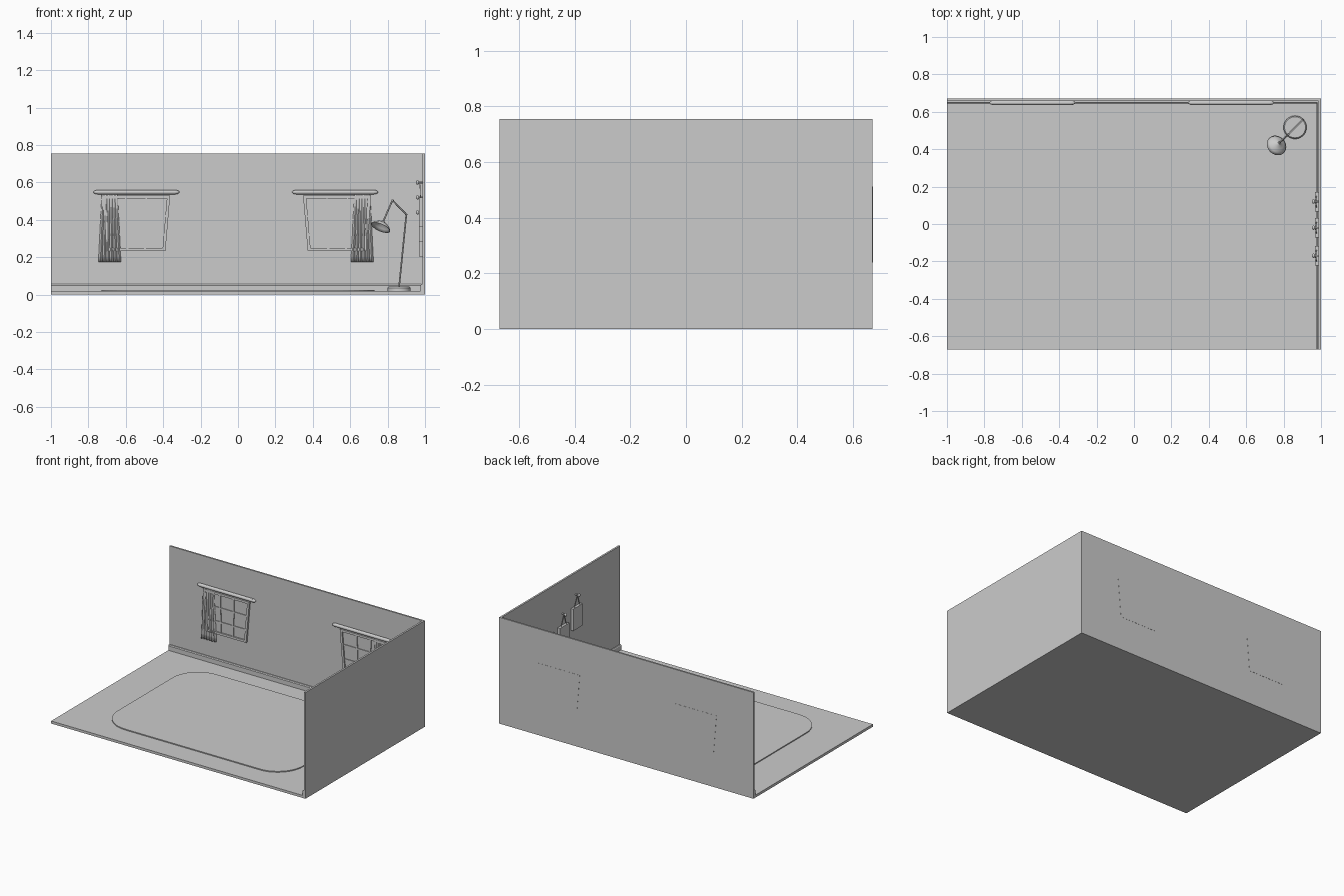
import bpy, bmesh, math
from mathutils import Vector, Matrix

if "Cube" in bpy.data.objects:
    bpy.data.objects.remove(bpy.data.objects["Cube"])


def finish(name, bm, smooth=False):
    bmesh.ops.recalc_face_normals(bm, faces=bm.faces)
    me = bpy.data.meshes.new(name)
    bm.to_mesh(me)
    bm.free()
    ob = bpy.data.objects.new(name, me)
    bpy.context.collection.objects.link(ob)
    if smooth:
        bpy.context.view_layer.objects.active = ob
        ob.select_set(True)
        bpy.ops.object.shade_smooth_by_angle(angle=math.radians(35))
        ob.select_set(False)
    return ob


def prism(bm, pts, offset):
    """Closed prism: polygon swept along offset."""
    off = Vector(offset)
    a = [bm.verts.new(p) for p in pts]
    b = [bm.verts.new(Vector(p) + off) for p in pts]
    bm.faces.new(a)
    bm.faces.new(b[::-1])
    for i in range(len(a)):
        j = (i + 1) % len(a)
        bm.faces.new((a[i], b[i], b[j], a[j]))


def box(name, lo, hi):
    bm = bmesh.new()
    x0, y0, z0 = lo
    x1, y1, z1 = hi
    prism(bm, [(x0, y0, z0), (x1, y0, z0), (x1, y1, z0), (x0, y1, z0)], (0, 0, z1 - z0))
    return finish(name, bm)


def rod(bm, p, q, r0, r1=None, seg=12):
    p, q = Vector(p), Vector(q)
    d = q - p
    m = Matrix.Translation((p + q) / 2) @ d.to_track_quat('Z', 'Y').to_matrix().to_4x4()
    bmesh.ops.create_cone(bm, cap_ends=True, segments=seg, radius1=r0,
                          radius2=r0 if r1 is None else r1, depth=d.length, matrix=m)


def ball(bm, c, r, scale=(1, 1, 1), u=16):
    m = Matrix.Translation(c) @ Matrix.Diagonal((*scale, 1))
    bmesh.ops.create_uvsphere(bm, u_segments=u, v_segments=u // 2, radius=r, matrix=m)


# Room shell
box("floor", (-1, -.67, 0), (1, .67, .018))
box("back_wall", (-1, .658, .018), (1, .67, .755))
box("right_wall", (.987, -.67, .018), (1, .658, .755))

# Skirting boards with a chamfered top
bm = bmesh.new()
prism(bm, [(-1, .658, .018), (-1, .645, .018), (-1, .645, .05), (-1, .65, .056), (-1, .658, .056)], (1.987, 0, 0))
finish("back_skirting", bm)
bm = bmesh.new()
prism(bm, [(.987, -.67, .018), (.977, -.67, .018), (.977, -.67, .05), (.981, -.67, .056), (.987, -.67, .056)], (0, 1.328, 0))
finish("right_skirting", bm)

# Rug with rounded corners
bm = bmesh.new()
R, HX, HY, N = .2, .73, .51, 10
outline = []
for k, (sx, sy) in enumerate([(1, 1), (-1, 1), (-1, -1), (1, -1)]):
    for i in range(N + 1):
        a = math.pi / 2 * (k + i / N)
        outline.append((sx * (HX - R) + R * math.cos(a), sy * (HY - R) + R * math.sin(a), .002))
prism(bm, outline, (0, 0, .023))
finish("rug", bm)


# Tapered windows, wider at the top
Z0, Z1 = .234, .53


def half(z):
    return .157 + .025 * (z - Z0) / (Z1 - Z0)


def window(side, cx):
    def quad(bm, za, zb, fa, fb, y0, y1, inset=0.0):
        # fa and fb are sideways fractions of the half width at each height
        pts = [(cx + f(half(z) - inset), y0, z) for z, f in
               ((za, fa), (za, fb), (zb, fb), (zb, fa))]
        prism(bm, pts, (0, y1 - y0, 0))

    W = .016
    bm = bmesh.new()
    for s in (-1, 1):
        quad(bm, Z0, Z1, lambda h: s * h, lambda h: s * (h - W), .645, .66)
    for za in (Z0, Z1 - W):
        quad(bm, za, za + W, lambda h: -h + W, lambda h: h - W, .645, .66)
    finish(side + "_window_frame", bm)

    bm = bmesh.new()
    for s in (-1, 1):
        quad(bm, Z0 + W, Z1 - W, lambda h: s * h / 3 - .006, lambda h: s * h / 3 + .006, .649, .66, W)
    for z in (.32, .42):
        quad(bm, z - .006, z + .006, lambda h: -h, lambda h: h, .65, .66, W)
    finish(side + "_window_bars", bm)

    bm = bmesh.new()
    quad(bm, .24, .512, lambda h: -h, lambda h: h, .655, .671, W)
    finish(side + "_window_pane", bm)


# Curtain with pleats that deepen towards the hem
def curtain(side, cx):
    bm = bmesh.new()
    NU, NV = 60, 12
    rows = []
    for j in range(NV + 1):
        v = j / NV
        w = .042 + .018 * v
        rows.append([bm.verts.new((cx + w * (2 * i / NU - 1),
                                   .648 + (.001 + .006 * v) * math.cos(i / NU * 12 * math.pi),
                                   .545 - .37 * v)) for i in range(NU + 1)])
    for j in range(NV):
        for i in range(NU):
            bm.faces.new((rows[j][i], rows[j + 1][i], rows[j + 1][i + 1], rows[j][i + 1]))
    ob = finish(side + "_curtain", bm, True)
    mod = ob.modifiers.new("thickness", 'SOLIDIFY')
    mod.thickness = .002
    mod.offset = 0


# Curtain rail with rounded ends
def rail(side, cx):
    bm = bmesh.new()
    rod(bm, (cx - .205, .648, .548), (cx + .205, .648, .548), .012, seg=16)
    for s in (-1, 1):
        ball(bm, (cx + s * .205, .648, .548), .0118, (2.1, 1, 1))
    finish(side + "_curtain_rail", bm, True)


for side, wx, rx, kx in (("left", -.545, -.543, -.686), ("right", .53, .519, .664)):
    window(side, wx)
    rail(side, rx)
    curtain(side, kx)

# Floor lamp: base, jointed arm and tilted shade
bm = bmesh.new()
rod(bm, (.861, .517, .01), (.861, .517, .036), .062, seg=40)
rod(bm, (.861, .517, .036), (.861, .517, .043), .062, .056, seg=40)
finish("lamp_base", bm, True)

path = [(.861, .517, .04), (.9, .555, .428), (.826, .48, .505), (.775, .432, .388)]
bm = bmesh.new()
for p, q in zip(path, path[1:]):
    rod(bm, p, q, .0045)
for p in path[1:3]:
    ball(bm, p, .006)
finish("lamp_arm", bm, True)

axis = (Vector(path[3]) - Vector(path[2])).normalized()
place = Matrix.Translation(path[3]) @ axis.to_track_quat('Z', 'Y').to_matrix().to_4x4()
bm = bmesh.new()
S = 36
profile = [(.007, -.006), (.012, 0), (.03, .009), (.045, .02), (.056, .034)]
rings = [[bm.verts.new(place @ Vector((r * math.cos(t * math.tau / S), r * math.sin(t * math.tau / S), d)))
          for t in range(S)] for r, d in profile]
for a, b in zip(rings, rings[1:]):
    for i in range(S):
        bm.faces.new((a[i], a[(i + 1) % S], b[(i + 1) % S], b[i]))
bm.faces.new(rings[0])
ob = finish("lamp_shade", bm, True)
mod = ob.modifiers.new("thickness", 'SOLIDIFY')
mod.thickness = .002

# Three pictures hung from pegs on the right wall
for n, (y, z) in enumerate(((-.17, .6), (-.02, .52), (.12, .44)), 1):
    top, bot, hw = z - .08, z - .235, .052
    box(f"picture_{n}", (.968, y - hw, bot), (.988, y + hw, top))
    bm = bmesh.new()
    rod(bm, (.99, y, z), (.962, y, z), .005)
    ball(bm, (.96, y, z), .012, (.7, 1, 1))
    finish(f"picture_peg_{n}", bm, True)
    bm = bmesh.new()
    for s in (-1, 1):
        rod(bm, (.972, y, z), (.976, y + s * hw * .6, top - .005), .002, seg=6)
    finish(f"picture_string_{n}", bm)
